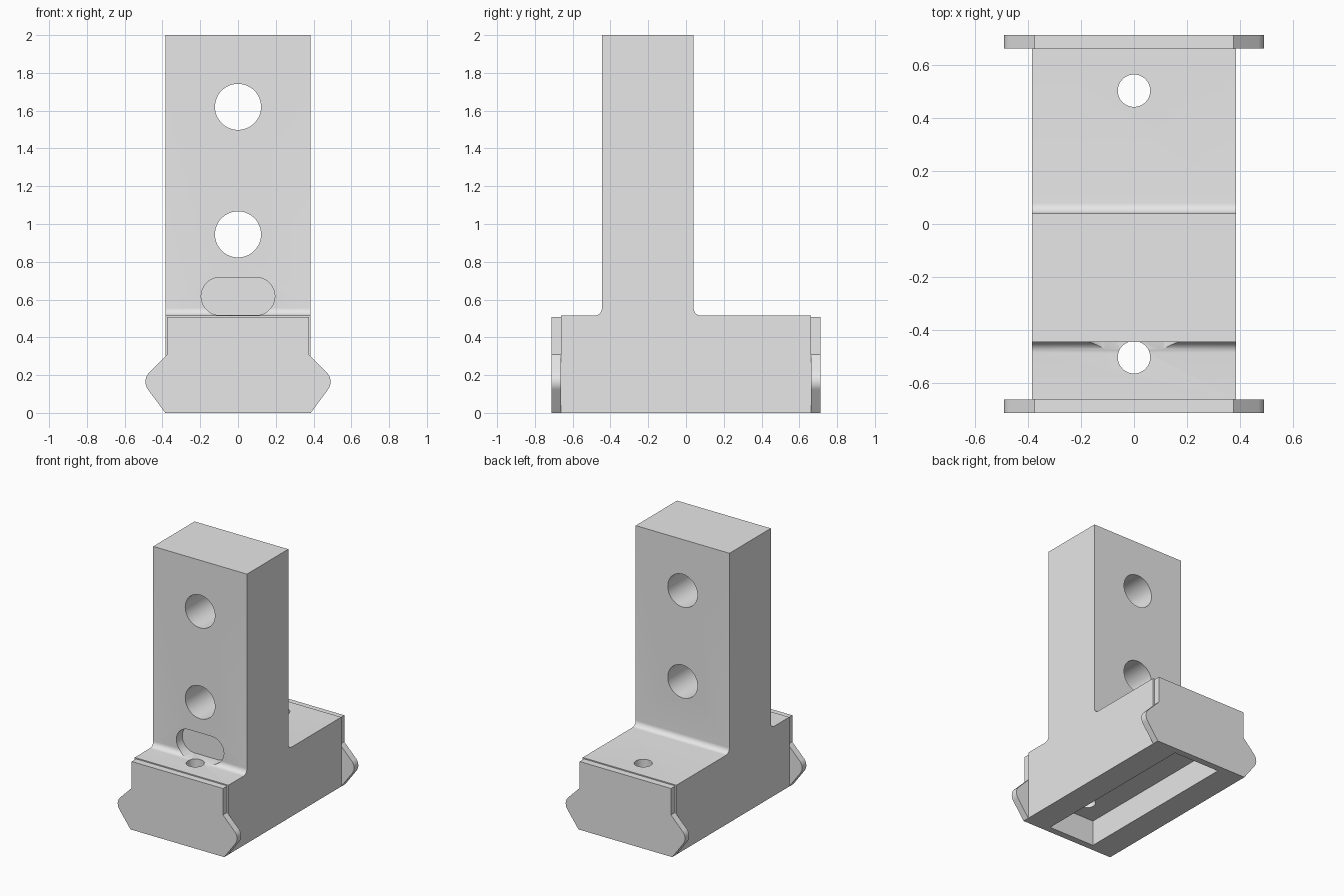
import bpy
import bmesh
from math import radians, cos, sin
from mathutils import Vector

cube = bpy.data.objects.get("Cube")
if cube:
    bpy.data.objects.remove(cube, do_unlink=True)

# Single grey finish
grey = bpy.data.materials.new("Light grey")
grey.use_nodes = True
grey.diffuse_color = (0.8, 0.8, 0.8, 1)
grey.node_tree.nodes["Principled BSDF"].inputs["Base Color"].default_value = (0.8, 0.8, 0.8, 1)


def arc(cx, cy, r, start, end, steps):
    angles = [radians(start + (end - start) * i / steps) for i in range(steps + 1)]
    return [(cx + r * cos(a), cy + r * sin(a)) for a in angles]


def prism(name, outline, axis, low, high):
    """Extrude a flat outline along x, y or z from low to high."""
    place = {"x": lambda u, v, d: (d, u, v),
             "y": lambda u, v, d: (u, d, v),
             "z": lambda u, v, d: (u, v, d)}[axis]
    bm = bmesh.new()
    face = bm.faces.new([bm.verts.new(place(u, v, low)) for u, v in outline])
    grown = bmesh.ops.extrude_face_region(bm, geom=[face])
    moved = [g for g in grown["geom"] if isinstance(g, bmesh.types.BMVert)]
    bmesh.ops.translate(bm, verts=moved, vec=Vector(place(0, 0, high - low)))
    bmesh.ops.recalc_face_normals(bm, faces=bm.faces)
    mesh = bpy.data.meshes.new(name)
    bm.to_mesh(mesh)
    bm.free()
    mesh.materials.append(grey)
    obj = bpy.data.objects.new(name, mesh)
    bpy.context.collection.objects.link(obj)
    return obj


def activate(obj):
    bpy.ops.object.select_all(action="DESELECT")
    obj.select_set(True)
    bpy.context.view_layer.objects.active = obj


def cut(target, cutter):
    cutter.hide_render = True
    mod = target.modifiers.new("Cut", "BOOLEAN")
    mod.operation = "DIFFERENCE"
    mod.solver = "EXACT"
    mod.object = cutter
    activate(target)
    bpy.ops.object.modifier_apply(modifier=mod.name)
    bpy.data.objects.remove(cutter, do_unlink=True)


def circle(cx, cy, r):
    return arc(cx, cy, r, 0, 360, 64)[:-1]


HALF, END, DECK = 0.385, 0.662, 0.515
FRONT, BACK, R = -0.445, 0.04, 0.04

# Body: base and upright in one side profile with filleted inner corners
profile = [(-END, 0), (END, 0), (END, DECK)]
profile += arc(BACK + R, DECK + R, R, 270, 180, 10)
profile += [(BACK, 2), (FRONT, 2)]
profile += arc(FRONT - R, DECK + R, R, 360, 270, 10)
profile += [(-END, DECK)]
body = prism("body", profile, "x", -HALF, HALF)

# Cross holes through the upright
for z in (1.62, 0.945):
    cut(body, prism("upright_hole_cutter", circle(0, z, 0.122), "y", -0.8, 0.4))

# Channel along the underside, closed by the end plates
channel = [(-0.19, -0.1), (0.19, -0.1), (0.19, 0.19), (-0.19, 0.19)]
cut(body, prism("channel_cutter", channel, "y", -0.8, 0.8))

# Screw holes down through the deck
for y in (-0.502, 0.502):
    cut(body, prism("deck_hole_cutter", circle(0, y, 0.061), "z", 0.1, 0.7))

# Rounded clearance slot in the front of the upright
slot = arc(0.095, 0.617, 0.1, -90, 90, 24) + arc(-0.095, 0.617, 0.1, 90, 270, 24)
cut(body, prism("slot_cutter", slot, "y", -0.6, FRONT + 0.07))

# End plates with rounded side lugs
half = [(HALF, 0)] + arc(0.42, 0.165, 0.07, -37, 45, 14) + [(0.375, 0.31), (0.375, 0.507)]
outline = half + [(-x, z) for x, z in reversed(half)]
front_plate = prism("front_end_plate", outline, "y", -0.712, -END)
back_plate = prism("back_end_plate", outline, "y", END, 0.712)

for part in (body, front_plate, back_plate):
    activate(part)
    bpy.ops.object.shade_smooth_by_angle(angle=radians(25))
